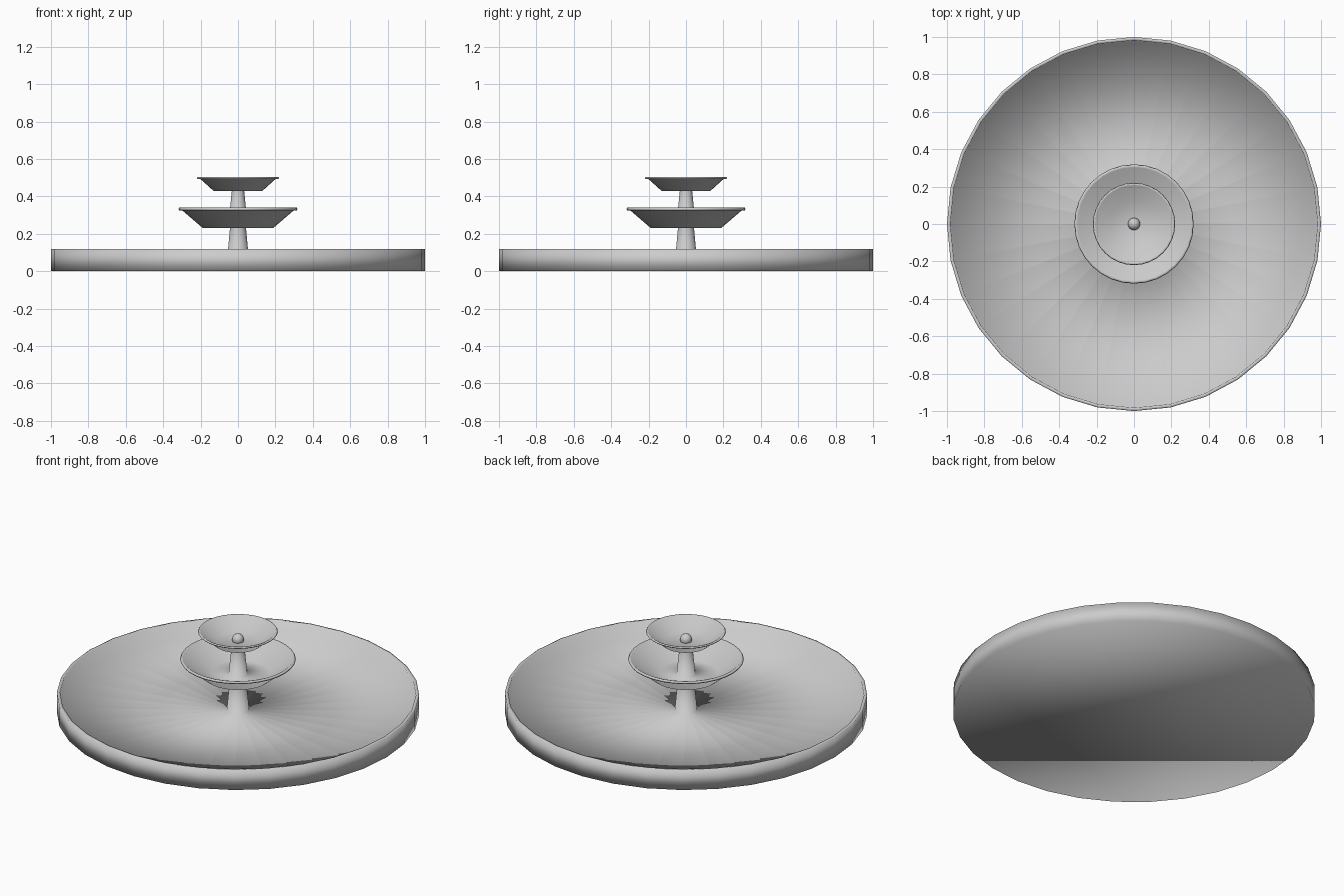
import bpy, bmesh, math

if "Cube" in bpy.data.objects:
    bpy.data.objects.remove(bpy.data.objects["Cube"])

SIDES = 32


def lathe(name, profile, cap_start=False, cap_end=False):
    """Revolve (radius, height) points around z into a smooth object."""
    bm = bmesh.new()
    rings = []
    for r, z in profile:
        ring = []
        for i in range(SIDES):
            a = 2 * math.pi * i / SIDES
            ring.append(bm.verts.new((r * math.cos(a), r * math.sin(a), z)))
        rings.append(ring)
    for low, high in zip(rings, rings[1:]):
        for i in range(SIDES):
            j = (i + 1) % SIDES
            bm.faces.new((low[i], low[j], high[j], high[i]))
    if cap_start:
        bm.faces.new(list(reversed(rings[0])))
    if cap_end:
        bm.faces.new(rings[-1])
    for f in bm.faces:
        f.smooth = True
    mesh = bpy.data.meshes.new(name)
    bm.to_mesh(mesh)
    bm.free()
    obj = bpy.data.objects.new(name, mesh)
    bpy.context.collection.objects.link(obj)
    return obj


# Wide pool with its raised rim, floor and the lower pedestal in one skin
lathe("basin_and_pedestal", [
    (1.0, 0.0), (1.0, 0.12), (0.982, 0.12), (0.975, 0.022),
    (0.062, 0.022), (0.043, 0.23)], cap_start=True)

# Large bowl with rolled lip, rising into the upper pedestal
lathe("lower_bowl_and_stem", [
    (0.043, 0.23), (0.187, 0.23), (0.298, 0.325), (0.314, 0.325),
    (0.319, 0.332), (0.314, 0.34), (0.303, 0.338), (0.18, 0.243),
    (0.052, 0.243), (0.033, 0.43)])

# Small bowl on top
lathe("upper_bowl", [
    (0.033, 0.43), (0.131, 0.43), (0.202, 0.494), (0.216, 0.494),
    (0.220, 0.499), (0.216, 0.505), (0.207, 0.503), (0.126, 0.441)],
    cap_end=True)

# Spout ball in the middle of the small bowl
bpy.ops.mesh.primitive_uv_sphere_add(segments=16, ring_count=10,
                                     radius=0.033, location=(0, 0, 0.452))
ball = bpy.context.object
ball.name = "spout_ball"
bpy.ops.object.shade_smooth()
